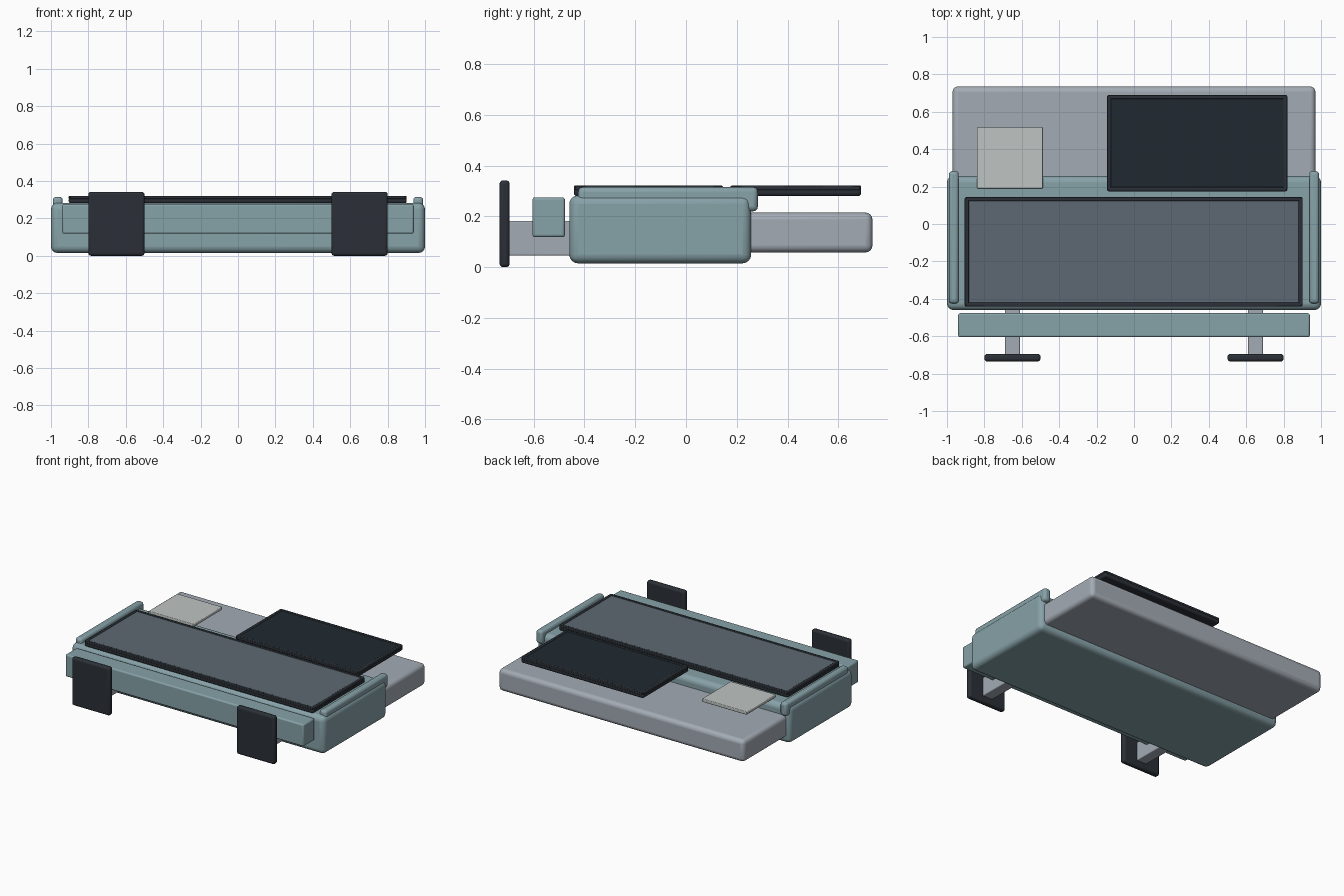
import bpy
import bmesh
import math

if "Cube" in bpy.data.objects:
    bpy.data.objects.remove(bpy.data.objects["Cube"])


def material(name, rgb):
    m = bpy.data.materials.new(name)
    m.diffuse_color = (*rgb, 1)
    m.use_nodes = True
    m.node_tree.nodes["Principled BSDF"].inputs["Base Color"].default_value = m.diffuse_color
    return m


teal = material("teal shell", (0.24, 0.36, 0.39))
grey = material("light grey", (0.37, 0.41, 0.46))
pale = material("pale tile", (0.52, 0.56, 0.55))
dark = material("dark trim", (0.024, 0.03, 0.038))
slate = material("slate panel", (0.11, 0.14, 0.17))
black = material("dark glass", (0.014, 0.023, 0.03))


def box(name, x, y, z, mat, bevel=0.005, segments=3):
    """Rounded box given as (min, max) ranges on each axis."""
    bm = bmesh.new()
    bmesh.ops.create_cube(bm, size=1)
    for v in bm.verts:
        v.co = [(a + b) / 2 + c * (b - a) for c, (a, b) in zip(v.co, (x, y, z))]
    me = bpy.data.meshes.new(name)
    bm.to_mesh(me)
    bm.free()
    me.materials.append(mat)
    ob = bpy.data.objects.new(name, me)
    bpy.context.collection.objects.link(ob)
    if bevel:
        mod = ob.modifiers.new("rounding", "BEVEL")
        mod.width = bevel
        mod.segments = segments
    bpy.context.view_layer.objects.active = ob
    bpy.ops.object.select_all(action="DESELECT")
    ob.select_set(True)
    bpy.ops.object.shade_smooth_by_angle(angle=math.radians(35))
    return ob


def screen(name, x, y, glass):
    """Dark tray, inset panel and four thin raised trim bars."""
    w = 0.022
    box(name + "_tray", x, y, (0.28, 0.313), dark, 0.012)
    box(name + "_panel", (x[0] + 0.015, x[1] - 0.015), (y[0] + 0.015, y[1] - 0.015),
        (0.3, 0.318), glass, 0.002, 1)
    for i, (a, b) in enumerate(((y[0], y[0] + w), (y[1] - w, y[1]))):
        box(f"{name}_long_trim_{i}", (x[0] + 0.006, x[1] - 0.006), (a, b), (0.303, 0.321), dark, 0.004, 2)
    for i, (a, b) in enumerate(((x[0], x[0] + w), (x[1] - w, x[1]))):
        box(f"{name}_side_trim_{i}", (a, b), (y[0] + 0.006, y[1] - 0.006), (0.303, 0.321), dark, 0.004, 2)


# main shell and the slab sliding out of its back
box("main_body", (-1, 1), (-0.46, 0.257), (0.015, 0.283), teal, 0.035, 4)
box("rear_slab", (-0.97, 0.97), (0.1, 0.735), (0.058, 0.215), grey, 0.028, 4)

# front bar
box("front_bar", (-0.94, 0.94), (-0.605, -0.477), (0.118, 0.275), teal, 0.01)

# mirrored rails, arms and bumper pads
for side, s in (("left", -1), ("right", 1)):
    def span(a, b):
        return tuple(sorted((s * a, s * b)))
    box(side + "_rail", span(0.937, 0.99), (-0.425, 0.283), (0.22, 0.315), teal, 0.018)
    box(side + "_arm", span(0.61, 0.69), (-0.71, -0.44), (0.045, 0.182), grey, 0.006)
    box(side + "_pad", span(0.5, 0.8), (-0.735, -0.695), (0, 0.342), dark, 0.014)

# top panels
screen("front_screen", (-0.905, 0.902), (-0.442, 0.145), slate)
screen("rear_screen", (-0.145, 0.82), (0.175, 0.69), black)
box("small_tile", (-0.84, -0.487), (0.19, 0.517), (0.285, 0.308), pale, 0.005)
